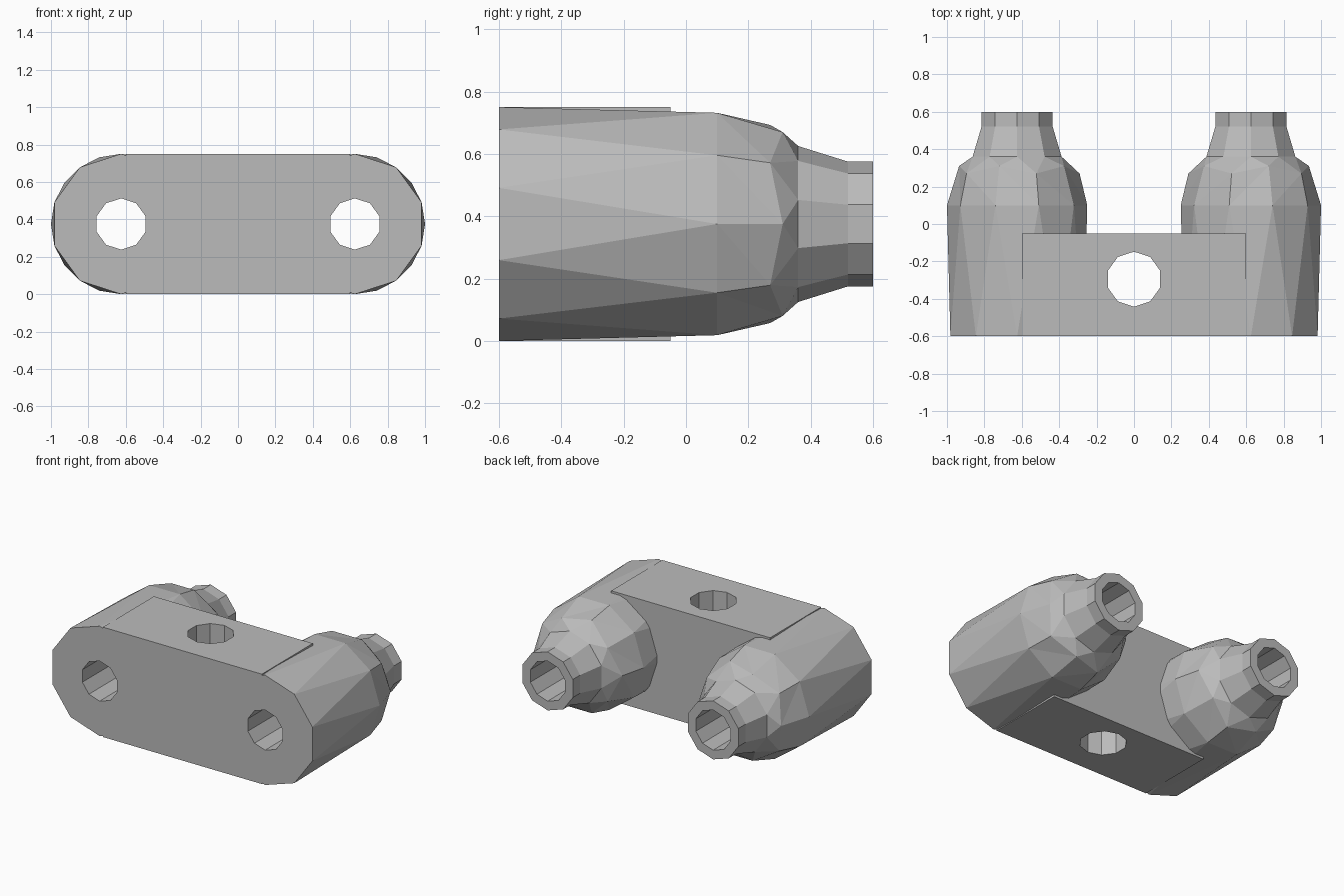
import bpy, bmesh, math
from mathutils import Matrix, Vector

SIDES = 10
AXIS_X, AXIS_Z = 0.625, 0.375

cube = bpy.data.objects.get("Cube")
if cube:
    bpy.data.objects.remove(cube, do_unlink=True)

grey = bpy.data.materials.new("plain_grey")
grey.use_nodes = True
colour = (0.5, 0.5, 0.5, 1)
grey.diffuse_color = colour
grey.node_tree.nodes["Principled BSDF"].inputs["Base Color"].default_value = colour


def finish(name, bm):
    bmesh.ops.recalc_face_normals(bm, faces=bm.faces)
    mesh = bpy.data.meshes.new(name)
    bm.to_mesh(mesh)
    bm.free()
    mesh.materials.append(grey)
    obj = bpy.data.objects.new(name, mesh)
    bpy.context.collection.objects.link(obj)
    return obj


def box(name, size, centre):
    bm = bmesh.new()
    bmesh.ops.create_cube(bm, size=1, matrix=Matrix.Translation(centre) @ Matrix.Diagonal((*size, 1)))
    return finish(name, bm)


def cylinder(name, radius, depth, matrix):
    bm = bmesh.new()
    bmesh.ops.create_cone(bm, cap_ends=True, segments=SIDES, radius1=radius,
                          radius2=radius, depth=depth, matrix=matrix)
    return finish(name, bm)


def barrel(name, side):
    # rings along y: (y, radius, half-step twist, zigzag in y)
    rings = [(-0.6, 0.375, 1, 0), (0.1, 0.375, 0, 0), (0.29, 0.322, 0, 0.02),
             (0.36, 0.25, 1, 0), (0.52, 0.2, 1, 0), (0.6, 0.2, 1, 0)]
    bm = bmesh.new()
    loops = []
    for y, radius, twist, zigzag in rings:
        loop = []
        for i in range(SIDES):
            sign = 1 if i % 2 == 0 else -1
            a = (i + twist / 2) * math.tau / SIDES
            r = radius - sign * zigzag * 0.6
            loop.append(bm.verts.new((side * (AXIS_X + r * math.cos(a)), y + sign * zigzag,
                                      AXIS_Z + r * math.sin(a))))
        loops.append(loop)
    for k in range(len(loops) - 1):
        a, b = loops[k], loops[k + 1]
        ahead = rings[k][2] > rings[k + 1][2]
        for i in range(SIDES):
            j = (i + 1) % SIDES
            if ahead:
                bm.faces.new((a[i], b[i], b[j]))
                bm.faces.new((a[i], b[j], a[j]))
            else:
                bm.faces.new((a[i], b[i], a[j]))
                bm.faces.new((a[j], b[i], b[j]))
    bm.faces.new(loops[0])
    bm.faces.new(loops[-1])
    return finish(name, bm)


def combine(target, tool, operation):
    mod = target.modifiers.new(operation.title(), 'BOOLEAN')
    mod.operation = operation
    mod.solver = 'EXACT'
    mod.object = tool
    bpy.context.view_layer.update()
    graph = bpy.context.evaluated_depsgraph_get()
    mesh = bpy.data.meshes.new_from_object(target.evaluated_get(graph))
    target.modifiers.clear()
    target.data = mesh
    bpy.data.objects.remove(tool, do_unlink=True)


# Bridge block joined to the two necked barrels
body = box("twin_barrel_block", (1.2, 0.55, 0.75), (0, -0.325, 0.375))
for side in (-1, 1):
    combine(body, barrel("barrel", side), 'UNION')

# Long bores through the barrels
for side in (-1, 1):
    turn = Matrix.Rotation(math.pi / 2, 4, 'X')
    place = Matrix.Translation((side * AXIS_X, 0, AXIS_Z))
    combine(body, cylinder("bore_cutter", 0.137, 2, place @ turn), 'DIFFERENCE')

# Vertical mounting hole through the bridge
combine(body, cylinder("hole_cutter", 0.147, 2, Matrix.Translation((0, -0.295, 0.375))), 'DIFFERENCE')

body.data.materials.clear()
body.data.materials.append(grey)
for face in body.data.polygons:
    face.material_index = 0
    face.use_smooth = False
